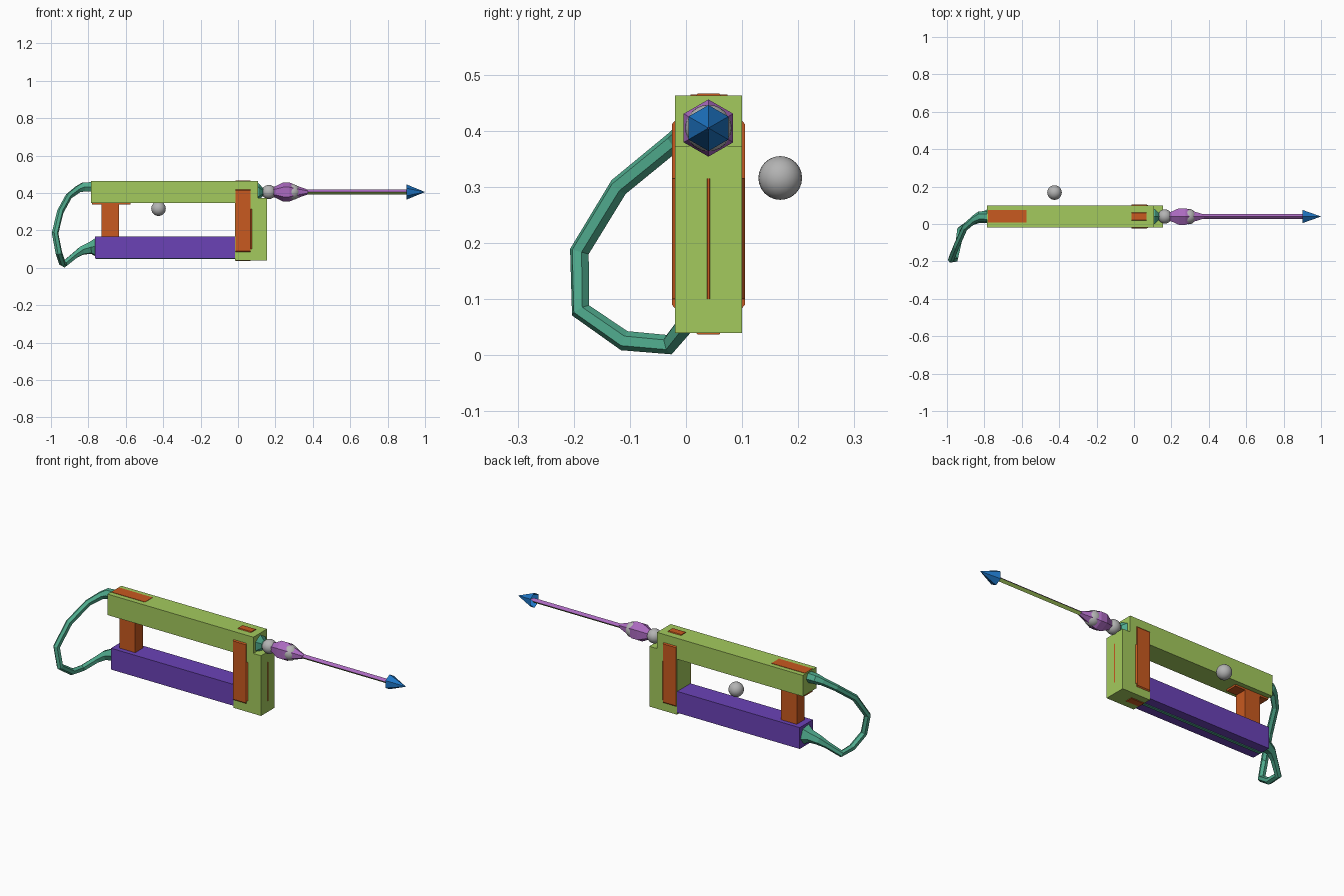
import bpy, bmesh, math
from mathutils import Vector

if "Cube" in bpy.data.objects:
    bpy.data.objects.remove(bpy.data.objects["Cube"])


def material(name, rgb):
    m = bpy.data.materials.new(name)
    m.diffuse_color = (*rgb, 1)
    m.use_nodes = True
    m.node_tree.nodes["Principled BSDF"].inputs["Base Color"].default_value = m.diffuse_color
    return m


GREEN = material("lime green", (0.37, 0.59, 0.11))
PURPLE = material("deep purple", (0.145, 0.055, 0.47))
ORANGE = material("burnt orange", (0.58, 0.10, 0.014))
TEAL = material("teal", (0.08, 0.41, 0.27))
VIOLET = material("violet", (0.41, 0.145, 0.53))
GREY = material("grey", (0.45, 0.45, 0.45))
BLUE = material("blue", (0.013, 0.18, 0.56))
CY, CZ = 0.04, 0.405  # barrel axis


def finish(name, bm, *mats):
    me = bpy.data.meshes.new(name)
    bm.to_mesh(me)
    bm.free()
    for m in mats:
        me.materials.append(m)
    ob = bpy.data.objects.new(name, me)
    bpy.context.collection.objects.link(ob)
    return ob


def prism(name, mat, pts, direction):
    """Extrude a closed outline along a direction vector."""
    bm = bmesh.new()
    f = bm.faces.new([bm.verts.new(p) for p in pts])
    r = bmesh.ops.extrude_face_region(bm, geom=[f])
    bmesh.ops.translate(bm, vec=direction,
                        verts=[v for v in r["geom"] if isinstance(v, bmesh.types.BMVert)])
    bmesh.ops.recalc_face_normals(bm, faces=bm.faces)
    return finish(name, bm, mat)


def box(name, mat, x0, x1, y0, y1, z0, z1):
    return prism(name, mat, [(x0, y0, z0), (x0, y1, z0), (x0, y1, z1), (x0, y0, z1)],
                 (x1 - x0, 0, 0))


def lathe(profile, sides, caps=True):
    """Faceted turning along the barrel axis from (x, radius) pairs."""
    bm = bmesh.new()
    rings = []
    for x, r in profile:
        rings.append([bm.verts.new((x, CY + r * math.sin(a), CZ + r * math.cos(a)))
                      for a in (2 * math.pi * i / sides for i in range(sides))])
    for a, b in zip(rings, rings[1:]):
        for i in range(sides):
            j = (i + 1) % sides
            bm.faces.new((a[i], b[i], b[j], a[j]))
    if caps:
        bm.faces.new(rings[0])
        bm.faces.new(rings[-1])
        bmesh.ops.recalc_face_normals(bm, faces=bm.faces)
    return bm


def ball(name, pos, r):
    bm = bmesh.new()
    bmesh.ops.create_uvsphere(bm, u_segments=20, v_segments=12, radius=r)
    bmesh.ops.translate(bm, vec=pos, verts=bm.verts)
    for f in bm.faces:
        f.smooth = True
    return finish(name, bm, GREY)


# Frame: one notched L-shaped outline for top bar and front block
outline = [(-0.785, 0.347), (-0.015, 0.347), (-0.015, 0.04), (0.155, 0.04),
           (0.155, 0.373), (0.108, 0.373), (0.108, 0.463), (-0.785, 0.463)]
prism("upper_frame", GREEN, [(x, -0.02, z) for x, z in outline], (0, 0.12, 0))
box("lower_bar", PURPLE, -0.765, -0.015, -0.018, 0.098, 0.05, 0.168)
box("lower_bar_strip", TEAL, -0.76, -0.015, 0.032, 0.048, 0.046, 0.054)

# Orange inserts
octagon = [(0.021, 0.037), (0.059, 0.037), (0.105, 0.09), (0.105, 0.412),
           (0.059, 0.467), (0.021, 0.467), (-0.025, 0.412), (-0.025, 0.09)]
prism("front_insert", ORANGE, [(-0.013, y, z) for y, z in octagon], (0.08, 0, 0))
prism("front_insert_wedge", ORANGE,
      [(0.06, -0.025, 0.1), (0.067, -0.025, 0.1), (0.156, 0.038, 0.1),
       (0.156, 0.042, 0.1), (0.067, 0.105, 0.1), (0.06, 0.105, 0.1)], (0, 0, 0.215))
box("rear_insert", ORANGE, -0.78, -0.575, 0.008, 0.074, 0.337, 0.465)
box("rear_post", ORANGE, -0.73, -0.635, 0.008, 0.074, 0.15, 0.345)

# Rear hose with thicker plugs at both ends: x, y, z, radius
path = [(-0.775, 0.04, 0.432, 0.030), (-0.825, 0.04, 0.432, 0.028),
        (-0.855, 0.025, 0.42, 0.021), (-0.905, -0.02, 0.382, 0.018),
        (-0.95, -0.12, 0.30, 0.018), (-0.978, -0.19, 0.185, 0.018),
        (-0.958, -0.188, 0.08, 0.018), (-0.94, -0.11, 0.026, 0.018),
        (-0.93, -0.03, 0.019, 0.018), (-0.87, 0.01, 0.068, 0.019),
        (-0.835, 0.03, 0.092, 0.026), (-0.79, 0.04, 0.106, 0.034),
        (-0.76, 0.04, 0.108, 0.055)]
cu = bpy.data.curves.new("hose_path", "CURVE")
cu.dimensions = "3D"
cu.bevel_depth = 1.0
cu.bevel_resolution = 1
cu.use_fill_caps = True
sp = cu.splines.new("POLY")
sp.points.add(len(path) - 1)
for p, (x, y, z, r) in zip(sp.points, path):
    p.co = (x, y, z, 1)
    p.radius = r
sp.use_smooth = False
tmp = bpy.data.objects.new("hose_path", cu)
bpy.context.collection.objects.link(tmp)
bpy.context.view_layer.update()
me = bpy.data.meshes.new_from_object(tmp.evaluated_get(bpy.context.evaluated_depsgraph_get()))
bpy.data.objects.remove(tmp)
bm = bmesh.new()
bm.from_mesh(me)
bmesh.ops.recalc_face_normals(bm, faces=bm.faces)
for f in bm.faces:
    f.smooth = False
    f.material_index = 0
finish("rear_hose", bm, TEAL)

# Nozzle collar, bulb and balls
finish("nozzle_collar", lathe([(0.10, 0.05), (0.112, 0.046), (0.13, 0.024), (0.15, 0.022)], 6), TEAL)
finish("nozzle_bulb", lathe([(0.18, 0.026), (0.20, 0.03), (0.24, 0.051), (0.275, 0.051),
                             (0.325, 0.030), (0.375, 0.012)], 6), VIOLET)
ball("rear_nozzle_ball", (0.165, CY, CZ), 0.038)
ball("front_nozzle_ball", (0.292, CY, CZ), 0.0415)
ball("side_ball", (-0.425, 0.168, 0.316), 0.039)

# Needle rod: violet above, green below
bm = lathe([(0.36, 0.013), (0.905, 0.013), (0.925, 0.001)], 4)
for f in bm.faces:
    f.material_index = 1 if f.normal.z < -0.3 else 0
finish("needle_rod", bm, VIOLET, GREEN)

# Arrow tip: open shell whose faces point inwards
bm = lathe([(0.9, 0.041), (0.998, 0.001)], 6, caps=False)
bmesh.ops.recalc_face_normals(bm, faces=bm.faces)
for f in bm.faces:
    outward = f.calc_center_median() - Vector((f.calc_center_median().x, CY, CZ))
    if f.normal.dot(outward) > 0:
        f.normal_flip()
finish("needle_tip", bm, BLUE)
